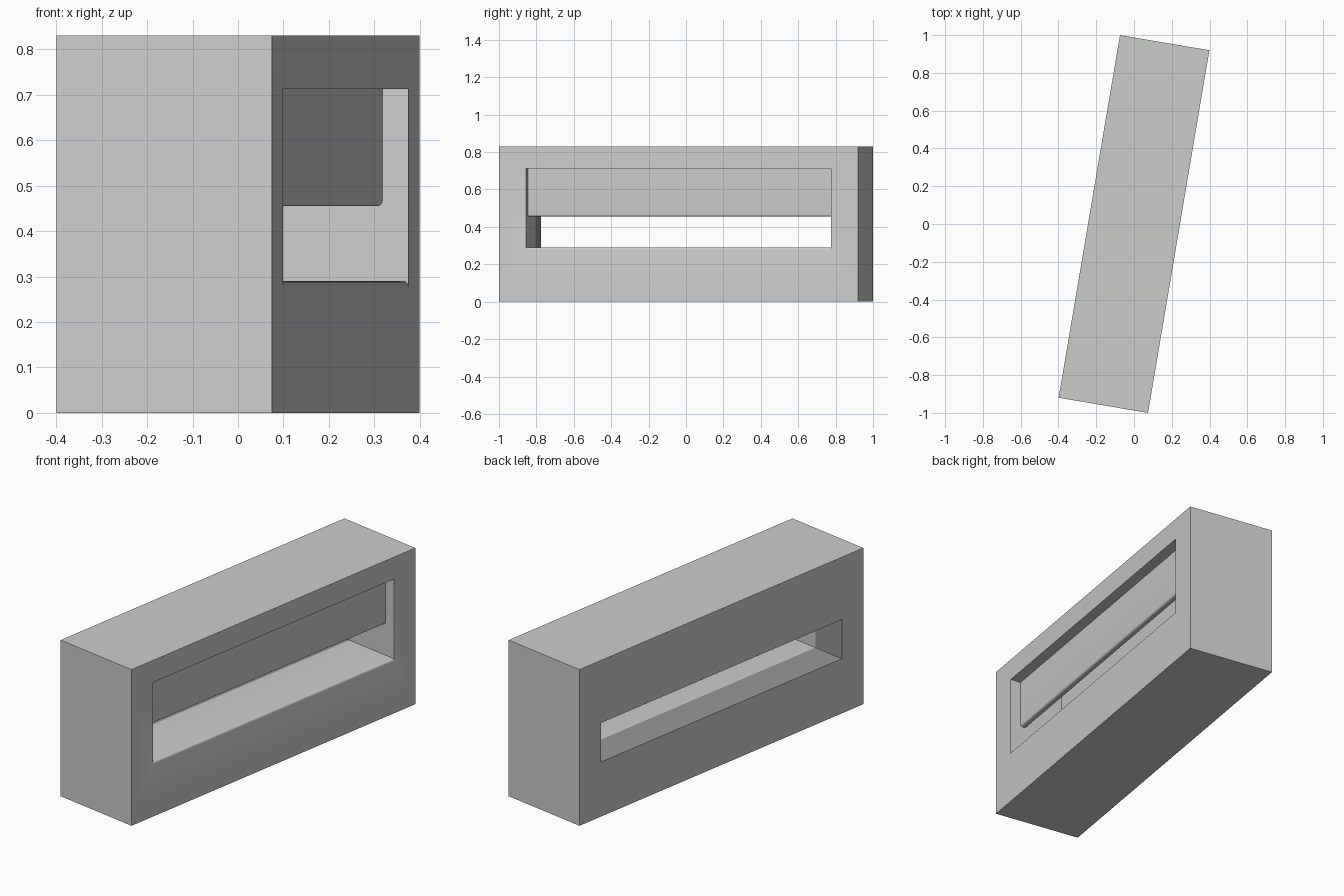
import bpy, bmesh, math

if "Cube" in bpy.data.objects:
    bpy.data.objects.remove(bpy.data.objects["Cube"])

ANGLE = math.radians(-9.6)            # whole model is turned about z
HW, HL, H = 0.24, 0.9735, 0.83        # half width, half length, height
OPEN = 0.827                          # half length of the opening
BACK = -0.06                          # where the cavity meets the rear slot


def material(name, rgb):
    m = bpy.data.materials.new(name)
    m.diffuse_color = (*rgb, 1)
    m.use_nodes = True
    m.node_tree.nodes["Principled BSDF"].inputs["Base Color"].default_value = m.diffuse_color
    return m


def arc(cx, cz, r, a0, a1, n=5):
    return [(cx + r * math.cos(math.radians(a0 + (a1 - a0) * i / n)),
             cz + r * math.sin(math.radians(a0 + (a1 - a0) * i / n))) for i in range(n + 1)]


def extrude(name, profile, half, mats):
    """Extrude an x-z profile along local y."""
    bm = bmesh.new()
    f = bm.faces.new([bm.verts.new((x, -half, z)) for x, z in profile])
    g = bmesh.ops.extrude_face_region(bm, geom=[f])["geom"]
    bmesh.ops.translate(bm, vec=(0, 2 * half, 0),
                        verts=[v for v in g if isinstance(v, bmesh.types.BMVert)])
    bmesh.ops.recalc_face_normals(bm, faces=bm.faces)
    me = bpy.data.meshes.new(name)
    bm.to_mesh(me)
    bm.free()
    for m in mats:
        me.materials.append(m)
    ob = bpy.data.objects.new(name, me)
    bpy.context.collection.objects.link(ob)
    ob.rotation_euler.z = ANGLE
    return ob


def smooth(ob):
    bpy.ops.object.select_all(action='DESELECT')
    ob.select_set(True)
    bpy.context.view_layer.objects.active = ob
    bpy.ops.object.shade_smooth_by_angle(angle=math.radians(30))


grey = material("light_grey", (0.6, 0.61, 0.6))
dark = material("dark_grey", (0.31, 0.315, 0.31))

# Outer block
body = extrude("body", [(-HW, 0), (HW, 0), (HW, H), (-HW, H)], HL, [grey, dark])

# Cavity with a lower rear slot and a rounded front sill
cutter = extrude("cavity_cutter",
                 [(0.34, 0.278)] + arc(0.228, 0.278, 0.012, 0, 90)
                 + [(-0.34, 0.29), (-0.34, 0.498), (BACK, 0.498), (BACK, 0.713), (0.34, 0.713)],
                 OPEN, [grey])
cutter.hide_render = True
mod = body.modifiers.new("cavity", 'BOOLEAN')
mod.operation = 'DIFFERENCE'
mod.solver = 'EXACT'
mod.object = cutter
bpy.context.view_layer.objects.active = body
bpy.ops.object.modifier_apply(modifier=mod.name)
bpy.data.objects.remove(cutter)

# Darker lining on the walls of the rear slot
bm = bmesh.new()
bm.from_mesh(body.data)
inner = [f for f in bm.faces if abs(f.normal.x) < 0.5
         and abs(f.calc_center_median().y) < OPEN + 0.01
         and 0.05 < f.calc_center_median().z < H - 0.05]
geom = list({e for f in inner for e in f.edges} | {v for f in inner for v in f.verts}) + inner
bmesh.ops.bisect_plane(bm, geom=geom, dist=1e-5, plane_co=(BACK, 0, 0), plane_no=(1, 0, 0))
for f in bm.faces:
    c = f.calc_center_median()
    lining = (abs(f.normal.x) < 0.5 and c.x < BACK - 0.01
              and abs(c.y) < OPEN + 0.01 and 0.25 < c.z < 0.55)
    f.material_index = 1 if lining else 0
bm.to_mesh(body.data)
bm.free()
smooth(body)

# Hanging flap behind the front opening, rounded along its lower edge
r, x0, x1, z0 = 0.012, 0.147, 0.182, 0.455
flap = extrude("flap", [(x0, 0.72)] + arc(x0 + r, z0 + r, r, 180, 270)
               + arc(x1 - r, z0 + r, r, 270, 360) + [(x1, 0.72)], OPEN + 0.003, [grey])
smooth(flap)
